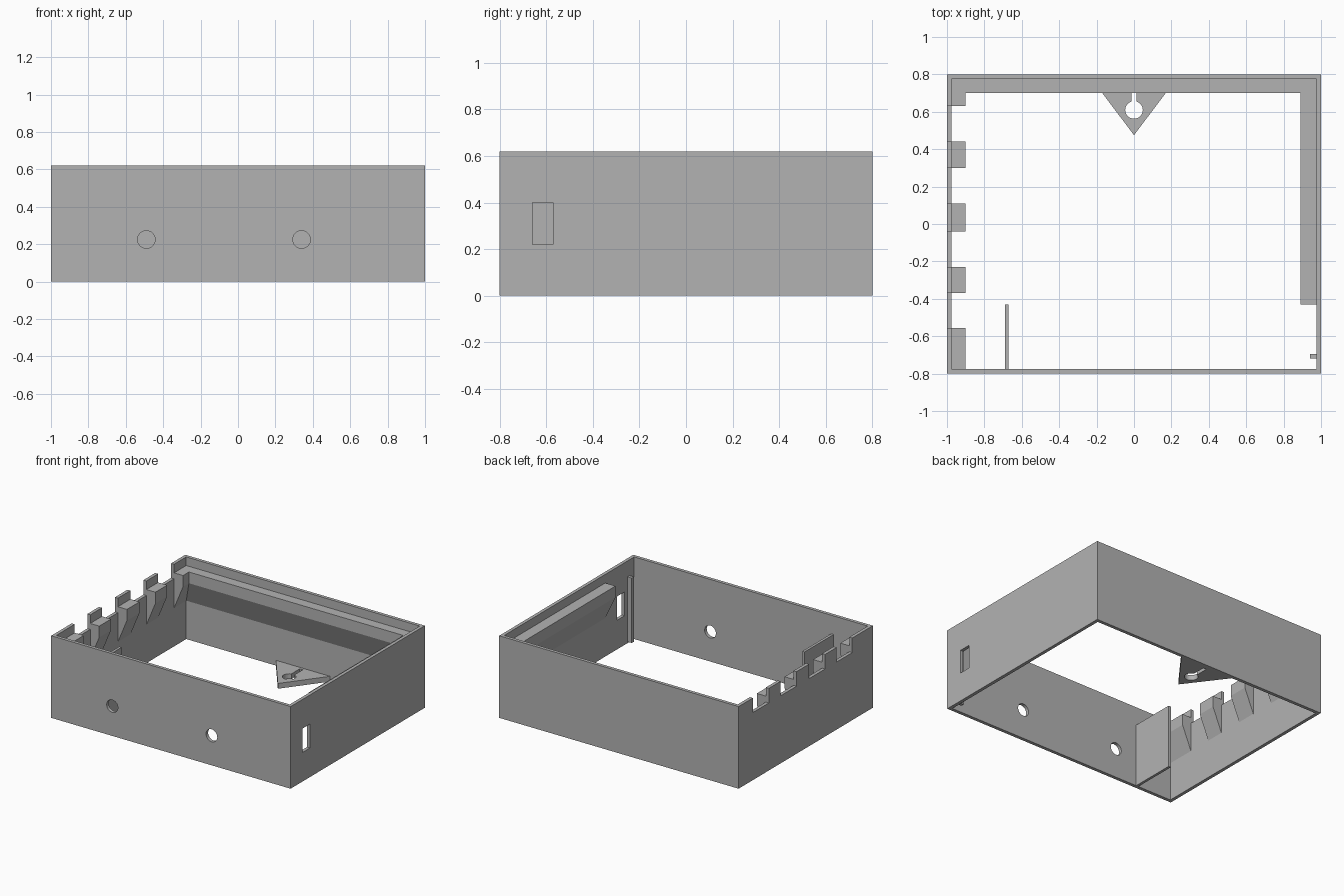
import bpy, bmesh, math
from mathutils import Vector

cube = bpy.data.objects.get("Cube")
if cube:
    bpy.data.objects.remove(cube, do_unlink=True)

grey = bpy.data.materials.new("plain grey")
grey.use_nodes = True
GREY = (0.45, 0.45, 0.45, 1)
grey.diffuse_color = GREY
grey.node_tree.nodes["Principled BSDF"].inputs["Base Color"].default_value = GREY

HX, HY, H, T = 1.0, 0.8, 0.62, 0.025   # half sizes, height, wall thickness
BITE = 0.01                            # overlap of fittings into the walls
SHELF, LIP, FOOT = 0.555, 0.47, 0.29   # ledge top, bottom of its face, foot of its slope


def prism(name, points, sweep):
    """Solid made by sweeping a flat outline along a vector."""
    bm = bmesh.new()
    face = bm.faces.new([bm.verts.new(p) for p in points])
    swept = bmesh.ops.extrude_face_region(bm, geom=[face])["geom"]
    verts = [v for v in swept if isinstance(v, bmesh.types.BMVert)]
    bmesh.ops.translate(bm, verts=verts, vec=Vector(sweep))
    bmesh.ops.recalc_face_normals(bm, faces=bm.faces)
    mesh = bpy.data.meshes.new(name)
    bm.to_mesh(mesh)
    bm.free()
    obj = bpy.data.objects.new(name, mesh)
    bpy.context.collection.objects.link(obj)
    mesh.materials.append(grey)
    return obj


def box(name, x0, x1, y0, y1, z0, z1):
    base = [(x0, y0, z0), (x1, y0, z0), (x1, y1, z0), (x0, y1, z0)]
    return prism(name, base, (0, 0, z1 - z0))


def cut(target, cutters):
    """Subtract helper solids and discard them."""
    for c in cutters:
        c.hide_render = True
        mod = target.modifiers.new("cut", "BOOLEAN")
        mod.operation, mod.solver, mod.object = "DIFFERENCE", "EXACT", c
        bpy.context.view_layer.objects.active = target
        bpy.ops.object.modifier_apply(modifier=mod.name)
        bpy.data.objects.remove(c, do_unlink=True)


def ledge_profile(wall, edge):
    """Outline of a ledge as (distance, height): flat top, short face, slope to the wall."""
    out = wall + math.copysign(BITE, wall)
    return [(out, SHELF), (edge, SHELF), (edge, LIP), (wall, FOOT), (out, FOOT)]


def circle(x, z, r, n=32):
    return [(x + r * math.cos(math.tau * i / n), z + r * math.sin(math.tau * i / n))
            for i in range(n)]


# Open frame of four thin walls
walls = box("walls", -HX, HX, -HY, HY, 0, H)
cutters = [box("inside", -HX + T, HX - T, -HY + T, HY - T, -1, 1)]

# Round holes in the front wall, tall slot in one side wall
for x in (-0.49, 0.34):
    cutters.append(prism("hole", [(a, -0.9, b) for a, b in circle(x, 0.225, 0.047)], (0, 0.2, 0)))
cutters.append(box("slot", 0.9, 1.1, -0.66, -0.57, 0.22, 0.4))

# Notches in the other side wall, between the support blocks
blocks = [(-HY + T - BITE, -0.555), (-0.37, -0.23), (-0.04, 0.11),
          (0.3, 0.44), (0.63, HY - T + BITE)]
for (_, start), (end, _) in zip(blocks, blocks[1:]):
    cutters.append(box("notch", -1.1, -0.9, start, end, 0.51, 1))
cut(walls, cutters)

# Support blocks beneath the wall tabs
for i, (y0, y1) in enumerate(blocks):
    prism(f"support_block_{i + 1}",
          [(x, y0, z) for x, z in ledge_profile(-HX + T, -0.9)], (0, y1 - y0, 0))

# Long ledges along the back and side walls
prism("back_ledge", [(-HX + T - BITE, y, z) for y, z in ledge_profile(HY - T, 0.7)],
      (2 * (HX - T + BITE), 0, 0))
prism("side_ledge", [(x, -0.43, z) for x, z in ledge_profile(HX - T, 0.89)],
      (0, HY - T + BITE + 0.43, 0))

# Upright divider and small corner rail
box("divider", -0.69, -0.67, -HY + T - BITE, -0.43, 0, 0.48)
box("corner_rail", 0.94, HX - T + BITE, -0.72, -0.695, 0.01, 0.5)

# Triangular hanging tab with a keyhole
tab = prism("hanging_tab", [(-0.23, 0.78, 0), (0, 0.475, 0), (0.23, 0.78, 0)], (0, 0, 0.04))
cut(tab, [prism("keyhole", [(x, y, -0.1) for x, y in circle(0, 0.61, 0.047)], (0, 0, 0.3)),
          box("key_slot", -0.013, 0.013, 0.62, 0.755, -0.1, 0.2)])
